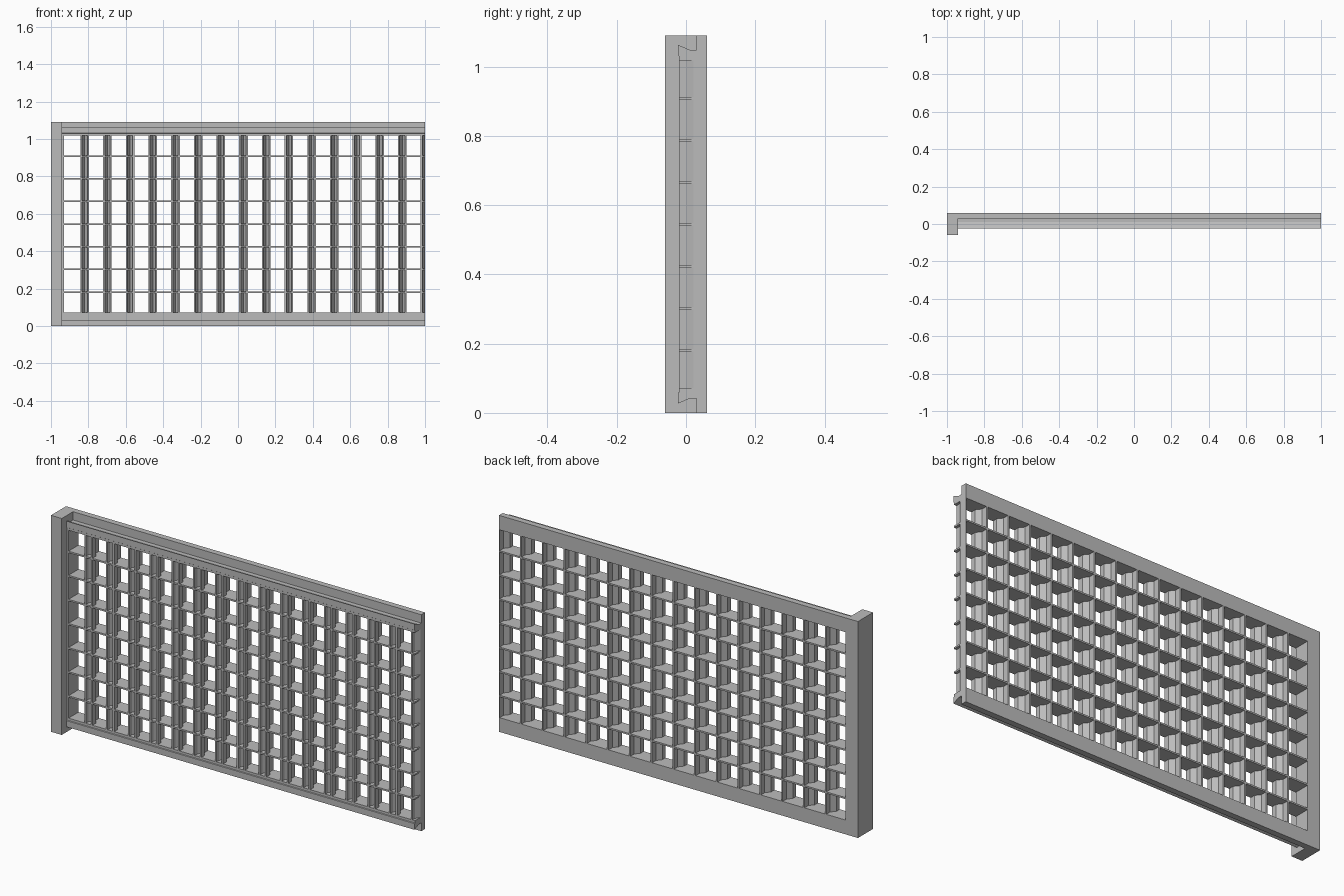
import bpy
import bmesh
from mathutils import Vector

cube = bpy.data.objects.get("Cube")
if cube:
    bpy.data.objects.remove(cube)

# One plain grey for the whole panel
grey = bpy.data.materials.new("plain_grey")
grey.use_nodes = True
colour = (0.5, 0.5, 0.5, 1)
grey.diffuse_color = colour
grey.node_tree.nodes["Principled BSDF"].inputs["Base Color"].default_value = colour

HEIGHT = 1.09
BACK, FRONT = 0.06, -0.02
INNER_LEFT, END = -0.93, 1.0
LOW, HIGH = 0.072, 1.018
PITCH = 0.1213
WALL = 0.004  # half thickness of a grid bar


def finish(name, bm):
    bmesh.ops.recalc_face_normals(bm, faces=bm.faces)
    mesh = bpy.data.meshes.new(name)
    bm.to_mesh(mesh)
    bm.free()
    mesh.materials.append(grey)
    obj = bpy.data.objects.new(name, mesh)
    bpy.context.collection.objects.link(obj)
    return obj


def prism(name, points, sweep):
    """Extrude a closed outline of 3D points along the sweep vector."""
    bm = bmesh.new()
    face = bm.faces.new([bm.verts.new(p) for p in points])
    out = bmesh.ops.extrude_face_region(bm, geom=[face])
    moved = [v for v in out["geom"] if isinstance(v, bmesh.types.BMVert)]
    bmesh.ops.translate(bm, vec=Vector(sweep), verts=moved)
    return finish(name, bm)


def box(name, x0, x1, y0, y1, z0, z1):
    outline = [(x0, y0, z0), (x1, y0, z0), (x1, y1, z0), (x0, y1, z0)]
    return prism(name, outline, (0, 0, z1 - z0))


# End post and the narrow stile beside it
box("end_post", -1, -0.94, -0.06, BACK, 0, HEIGHT)
box("inner_stile", -0.94, INNER_LEFT, FRONT, BACK, LOW, HIGH)

# Top and bottom rails with a dovetail groove, as (y, distance from outer edge)
rail = [(BACK, 0), (0.03, 0), (0.03, 0.042), (0.012, 0.042), (-0.023, 0.027),
        (-0.023, 0.058), (FRONT, 0.06), (FRONT, LOW), (BACK, LOW)]
for name, place in (("bottom_rail", lambda d: d), ("top_rail", lambda d: HEIGHT - d)):
    prism(name, [(-0.94, y, place(d)) for y, d in rail], (END + 0.94, 0, 0))

# Horizontal grid bars
for i in range(7):
    z = HEIGHT / 2 + (i - 3) * PITCH
    box(f"horizontal_bar_{i + 1}", INNER_LEFT, END, FRONT, BACK, z - WALL, z + WALL)

# Vertical grid bars, forked toward the front; the last one is cut in half
half = [(0, BACK), (WALL, BACK), (WALL, 0.03), (0.023, 0.006), (0.023, FRONT),
        (0.014, FRONT), (0.014, 0), (0, 0.022)]
mirrored = [(-x, y) for x, y in half]
whole = half[1:] + mirrored[-2:0:-1]
for i in range(16):
    x0 = END - (15 - i) * PITCH
    outline = mirrored if i == 15 else whole
    prism(f"vertical_bar_{i + 1}", [(x0 + x, y, LOW) for x, y in outline],
          (0, 0, HIGH - LOW))
